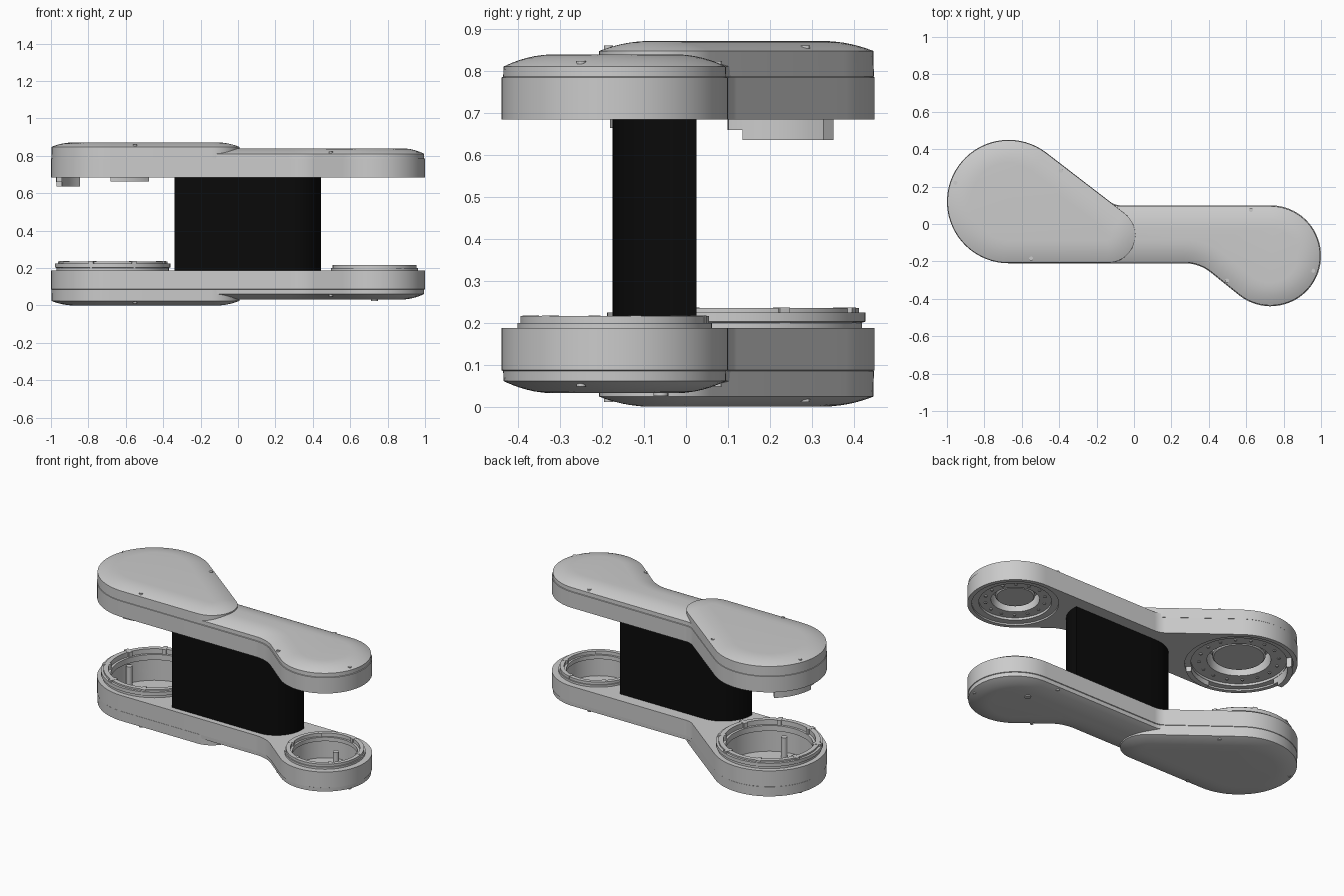
import bpy, bmesh
from math import sin, cos, radians, pi

if "Cube" in bpy.data.objects:
    bpy.data.objects.remove(bpy.data.objects["Cube"])

H = 0.872                       # total height; lower half mirrors the upper
CL, RL = (-0.67, 0.12), 0.33    # large lobe
CR, RR = (0.73, -0.17), 0.27    # small lobe


def loft(name, rings, closed=False, flip=False):
    """Skin equal-length rings of 3D points; cap the ends or join them in a loop."""
    bm = bmesh.new()
    vs = [[bm.verts.new((x, y, H - z if flip else z)) for x, y, z in r] for r in rings]
    pairs = list(zip(vs, vs[1:])) + ([(vs[-1], vs[0])] if closed else [])
    n = len(vs[0])
    for a, b in pairs:
        for i in range(n):
            j = (i + 1) % n
            bm.faces.new((a[i], a[j], b[j], b[i]))
    if not closed:
        bm.faces.new(vs[0])
        bm.faces.new(vs[-1])
    bmesh.ops.recalc_face_normals(bm, faces=bm.faces)
    me = bpy.data.meshes.new(name)
    bm.to_mesh(me)
    bm.free()
    ob = bpy.data.objects.new(name, me)
    bpy.context.collection.objects.link(ob)
    return ob


def lathe(name, c, profile, closed=False, n=72):
    return loft(name, [[(c[0] + r * cos(2 * pi * i / n), c[1] + r * sin(2 * pi * i / n), z)
                        for i in range(n)] for r, z in profile], closed)


def arc(c, r, a0, a1, n):
    return [(c[0] + r * cos(radians(a0 + (a1 - a0) * i / n)),
             c[1] + r * sin(radians(a0 + (a1 - a0) * i / n))) for i in range(n + 1)]


def peanut(d):
    """Two-lobed outline, inset by d."""
    return (arc(CL, RL - d, 52.3, 270, 40)
            + arc((0.27, -0.434), -(0.224 + d), -90, -129, 10)
            + arc(CR, RR - d, 231, 450, 40)
            + arc((-0.069, 0.20), -(0.10 + d), 90, 52.3, 8))


def teardrop(d):
    """Outline of the raised cover on the large lobe, inset by d."""
    return arc(CL, RL - d, 52.3, 270, 40) + arc((-0.14, -0.06), 0.15 - d, -90, 52.3, 24)


def domed(name, outline, walls, top, flip):
    """Straight walls followed by a softly domed cap."""
    d0, z0 = walls[-1]
    span = 0.125 - d0
    steps = walls + [(d0 + span * t, z0 + (top - z0) * (1 - (1 - t) ** 2))
                     for t in (0.08, 0.18, 0.3, 0.45, 0.6, 0.8, 1)]
    return loft(name, [[(x, y, z) for x, y in outline(d)] for d, z in steps], flip=flip)


def cut(targets, c, profile):
    tool = lathe("cutter", c, profile)
    tool.hide_render = True
    for ob in targets:
        m = ob.modifiers.new("cut", 'BOOLEAN')
        m.operation, m.solver, m.object = 'DIFFERENCE', 'EXACT', tool
        bpy.context.view_layer.objects.active = ob
        bpy.ops.object.modifier_apply(modifier=m.name)
    bpy.data.objects.remove(tool)


def arc_block(name, c, r0, r1, a0, a1, z0, z1, n=10):
    """Curved bar following a circle."""
    inner, outer = arc(c, r0, a0, a1, n), arc(c, r1, a0, a1, n)
    return loft(name, [[(*p, z0), (*q, z0), (*q, z1), (*p, z1)] for p, q in zip(inner, outer)])


# Upper and lower shells with their raised covers
shells = {}
for side, flip in (("upper", False), ("lower", True)):
    shells[side] = [
        domed(side + "_shell", peanut, [(0, 0.685), (0, 0.785), (0.004, 0.787), (0.005, 0.811)],
              0.840, flip),
        domed(side + "_raised_cover", teardrop, [(0.002, 0.787), (0.003, 0.848)], H, flip)]
    # Cover screws
    for i, (x, y, z) in enumerate([(-.955, .22, .859), (-.39, .285, .860), (-.55, -.185, .860),
                                   (.625, .075, .823), (.958, -.25, .823), (.497, -.303, .823)]):
        loft(f"{side}_screw_{i}", [[(*p, h) for p in arc((x, y), 0.011, 0, 330, 11)]
                                   for h in (z - 0.02, z + 0.001)], flip=flip)

# Open wells in the lower shell
cut(shells["lower"], CL, [(0.275, 0.3), (0.275, 0.03)])
cut(shells["lower"], CR, [(0.205, 0.3), (0.205, 0.056)])

# Stepped recesses under the upper shell
cut(shells["upper"], CL, [(0.305, 0.6), (0.305, 0.695), (0.27, 0.6955), (0.27, 0.71),
                          (0.18, 0.7105), (0.18, 0.80)])
cut(shells["upper"], CR, [(0.245, 0.6), (0.245, 0.695), (0.205, 0.6955), (0.205, 0.71),
                          (0.137, 0.7105), (0.137, 0.78)])

# Collars around the wells
lathe("large_collar", CL, [(.30, .17), (.30, .20), (.308, .203), (.308, .225), (.293, .225),
                           (.293, .235), (.265, .235), (.265, .205), (.25, .205), (.25, .17)], True)
lathe("small_collar", CR, [(.232, .17), (.232, .20), (.225, .20), (.225, .216), (.20, .216),
                           (.20, .195), (.187, .195), (.187, .17)], True)
for i in range(8):
    a = 20 + 45 * i
    arc_block(f"large_collar_clip_{i}", CL, 0.255, 0.304, a, a + 5, 0.20, 0.2365, 3)
for i in range(6):
    a = 10 + 60 * i
    arc_block(f"small_collar_clip_{i}", CR, 0.192, 0.226, a, a + 6, 0.19, 0.2175, 3)

# Posts standing in the wells
for i, (x, y, top) in enumerate([(-.90, .196, .16), (-.628, -.087, .16), (.73, -.06, .15)]):
    lathe(f"well_post_{i}", (x, y), [(0.018, 0.025), (0.018, top)], n=16)

# Hubs and bolt heads under the upper shell
for label, c, hub, bolt_r, n in (("large", CL, 0.15, 0.225, 16), ("small", CR, 0.112, 0.171, 14)):
    lathe(label + "_hub", c, [(hub, 0.80), (hub, 0.735), (hub - 0.008, 0.727)])
    for i in range(n):
        a = 2 * pi * i / n
        lathe(f"{label}_bolt_{i}", (c[0] + bolt_r * cos(a), c[1] + bolt_r * sin(a)),
              [(0.009, 0.715), (0.009, 0.705)], n=12)

# Curved lugs hanging from the large lobe
for i, (a0, a1, z) in enumerate([(130, 177, .636), (177, 184, .66), (268, 310, .664)]):
    arc_block(f"hanging_lug_{i}", CL, 0.272, 0.302, a0, a1, z, 0.70)

# Black column joining the shells
base = ([(-0.34, -0.175)] + arc((0.27, 0.0), 0.175, -90, 0, 16) + [(0.445, 0.025)]
        + arc((-0.14, -0.175), 0.20, 90, 178, 16))
column = loft("centre_column", [[(*p, z) for p in base] for z in (0.18, 0.69)])
black = bpy.data.materials.new("black")
black.diffuse_color = (0.003, 0.003, 0.003, 1)
black.use_nodes = True
black.node_tree.nodes["Principled BSDF"].inputs["Base Color"].default_value = black.diffuse_color
column.data.materials.append(black)

# Smooth shading with crisp edges
bpy.ops.object.select_all(action='SELECT')
bpy.context.view_layer.objects.active = column
bpy.ops.object.shade_smooth_by_angle(angle=radians(25))
